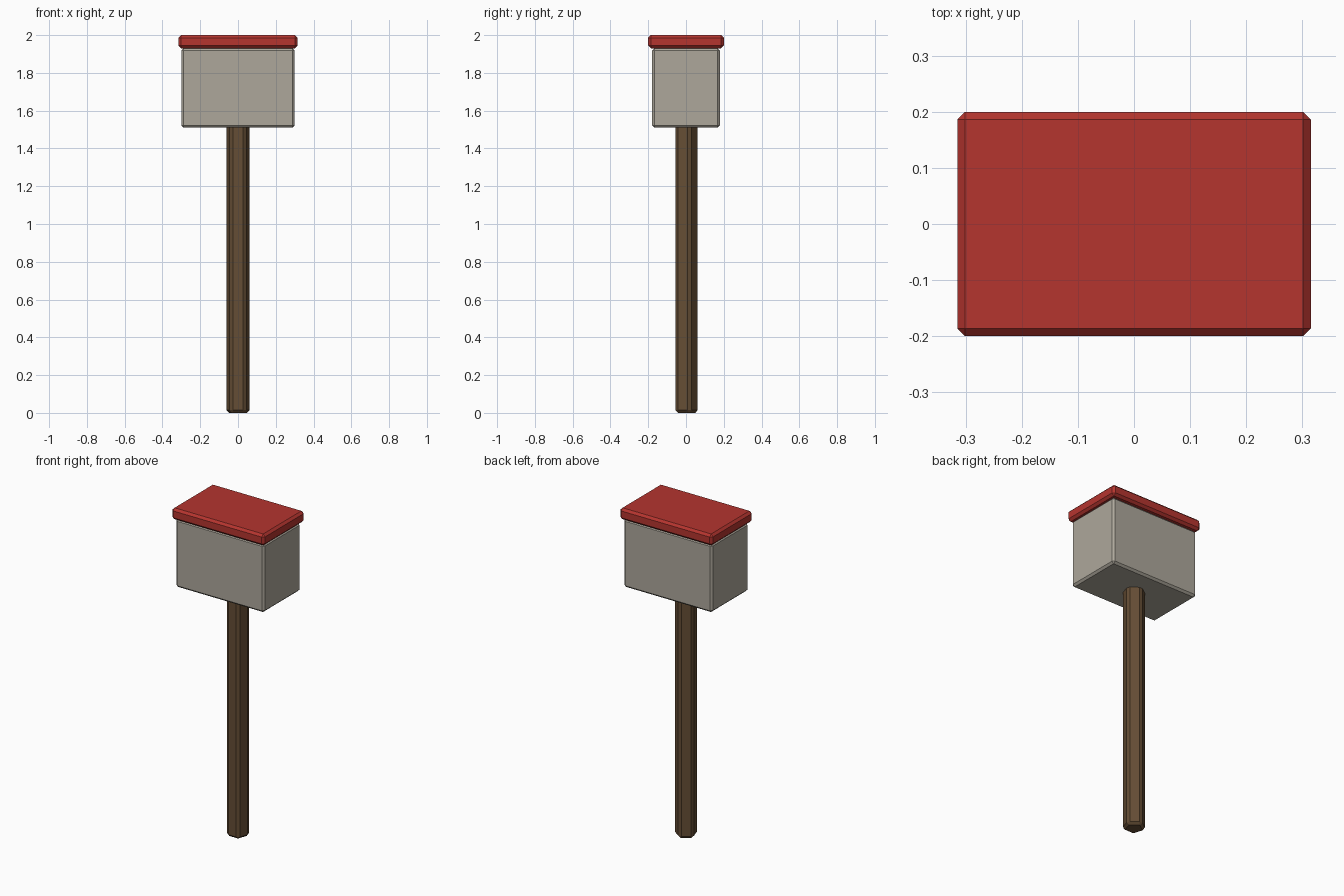
import bpy
import math

if "Cube" in bpy.data.objects:
    bpy.data.objects.remove(bpy.data.objects["Cube"])


def material(name, colour):
    mat = bpy.data.materials.new(name)
    mat.use_nodes = True
    mat.diffuse_color = (*colour, 1)
    mat.node_tree.nodes["Principled BSDF"].inputs["Base Color"].default_value = (*colour, 1)
    return mat


def finish(obj, name, mat, chamfer):
    obj.name = name
    obj.data.materials.append(mat)
    bevel = obj.modifiers.new("chamfer", "BEVEL")
    bevel.width = chamfer
    bevel.segments = 1
    bevel.limit_method = "ANGLE"


def block(name, size, bottom, mat, chamfer):
    bpy.ops.mesh.primitive_cube_add(size=1, location=(0, 0, bottom + size[2] / 2))
    obj = bpy.context.object
    obj.scale = size
    bpy.ops.object.transform_apply(location=False, rotation=False, scale=True)
    finish(obj, name, mat, chamfer)


red = material("lid red", (0.46, 0.035, 0.028))
grey = material("stone grey", (0.42, 0.39, 0.33))
brown = material("wood brown", (0.13, 0.075, 0.035))

# Five-sided post with chamfered edges
bpy.ops.mesh.primitive_cylinder_add(vertices=5, radius=0.068, depth=1.53, location=(0, 0, 0.765))
finish(bpy.context.object, "post", brown, 0.014)

# Box and overhanging lid
block("box", (0.6, 0.36, 0.42), 1.51, grey, 0.012)
block("lid", (0.63, 0.4, 0.07), 1.93, red, 0.014)
